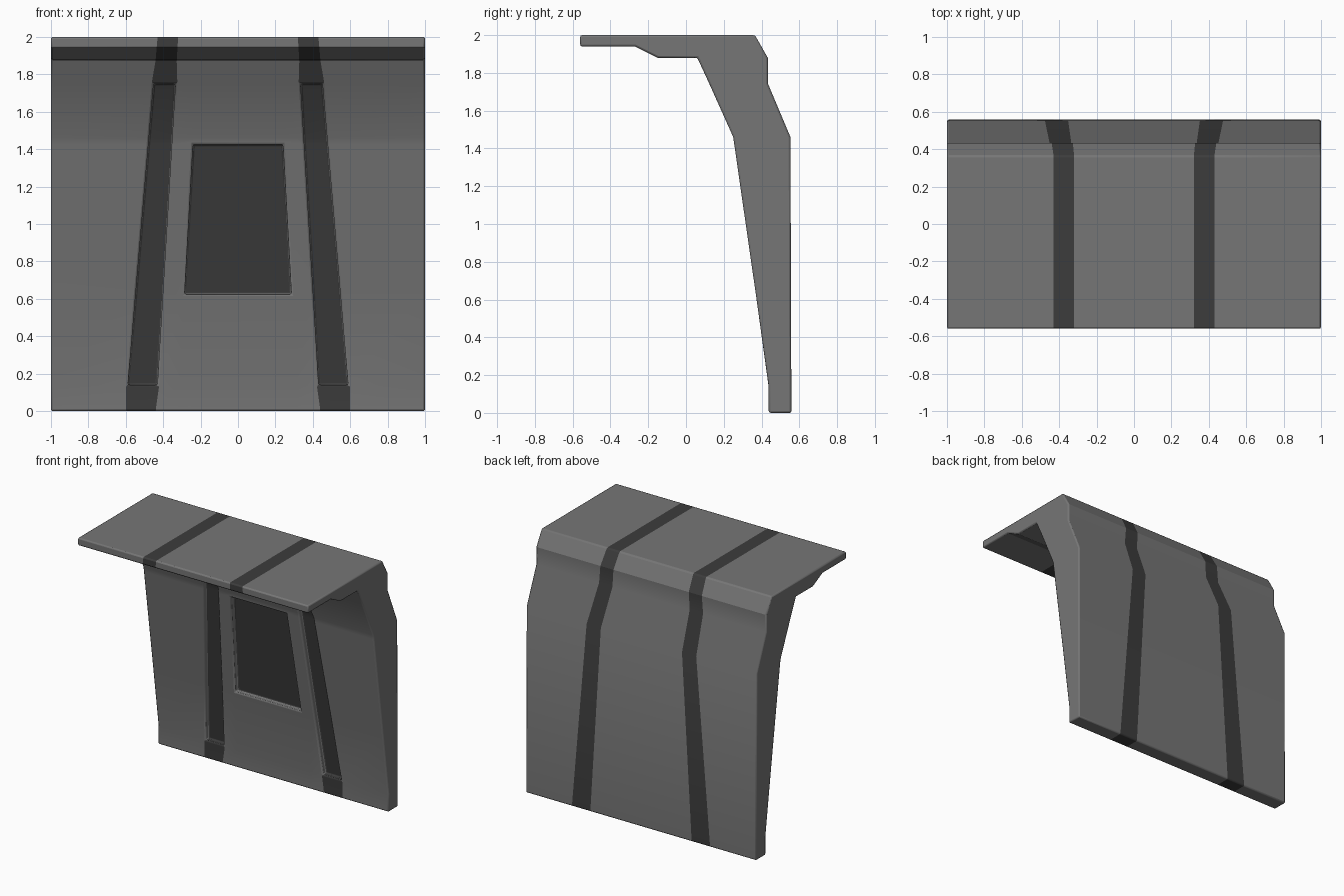
import bpy, bmesh
from mathutils import Vector

if "Cube" in bpy.data.objects:
    bpy.data.objects.remove(bpy.data.objects["Cube"])

DEPTH = 0.04  # recess depth of grooves and window panel


def material(name, v):
    m = bpy.data.materials.new(name)
    m.diffuse_color = (v, v, v, 1)
    m.use_nodes = True
    m.node_tree.nodes["Principled BSDF"].inputs["Base Color"].default_value = m.diffuse_color
    return m


# side profile (y, z), starting at the front lip of the canopy
def slope(z):
    return (0.44 - 0.19 * (z - 0.14) / 1.32, z)


profile = [(-0.56, 2), (0.365, 2), (0.433, 1.88), (0.433, 1.745), (0.553, 1.46),
           (0.558, 0), (0.438, 0), (0.438, 0.14), slope(0.625), slope(1.425),
           (0.25, 1.46), (0.12, 1.75), (0.06, 1.88), (-0.15, 1.88),
           (-0.27, 1.94), (-0.56, 1.94)]


# tapering columns: window edge, stripe inner edge, stripe outer edge, wall end
def columns(z):
    half = [0.32 - 0.056 * z, 0.44 - 0.06 * z, 0.60 - 0.085 * z, 1.0]
    return [-x for x in reversed(half)] + half


bm = bmesh.new()
rings = [[bm.verts.new((x, y, z)) for x in columns(z)] for y, z in profile]
n = len(rings)
cells = {}
for i in range(n):
    a, b = rings[i], rings[(i + 1) % n]
    for j in range(7):
        f = bm.faces.new((a[j], a[j + 1], b[j + 1], b[j]))
        f.material_index = 1 if j in (1, 5) else 0
        cells[i, j] = f
for j in (0, 7):
    bm.faces.new([r[j] for r in rings])
bmesh.ops.recalc_face_normals(bm, faces=bm.faces[:])


# push a group of faces into the wall, leaving plain side walls
def recess(faces):
    for f in faces:
        f.material_index = 0
    res = bmesh.ops.extrude_face_region(bm, geom=faces)["geom"]
    bmesh.ops.delete(bm, geom=[f for f in faces if f.is_valid], context='FACES')
    for g in res:
        if isinstance(g, bmesh.types.BMVert):
            g.co += Vector((0, DEPTH, 0))
        elif isinstance(g, bmesh.types.BMFace):
            g.material_index = 1


# stripe grooves on the front, and the window panel
for j in (1, 5):
    recess([cells[i, j] for i in range(7, 11)])
recess([cells[8, 3]])
bmesh.ops.recalc_face_normals(bm, faces=bm.faces[:])

mesh = bpy.data.meshes.new("wall_canopy_panel")
bm.to_mesh(mesh)
bm.free()
mesh.materials.append(material("panel_grey", 0.18))
mesh.materials.append(material("stripe_dark", 0.045))
obj = bpy.data.objects.new("wall_canopy_panel", mesh)
bpy.context.collection.objects.link(obj)

# small rounded edges
bev = obj.modifiers.new("edge_bevel", 'BEVEL')
bev.width = 0.01
bev.segments = 2
bev.limit_method = 'ANGLE'
bev.angle_limit = 0.6
bpy.context.view_layer.objects.active = obj
obj.select_set(True)
bpy.ops.object.shade_smooth_by_angle(angle=0.4)
